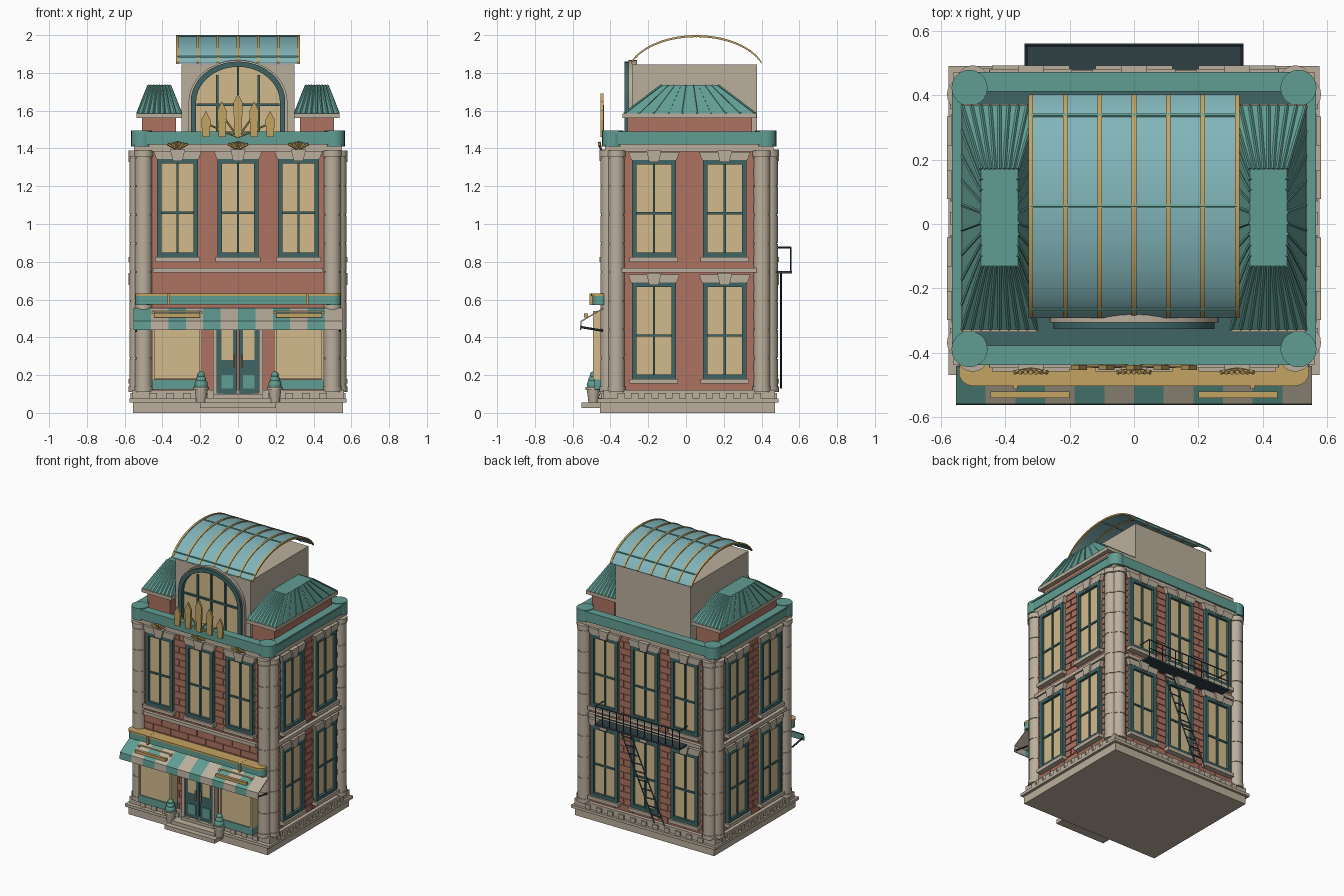
import bpy, bmesh, math
from mathutils import Vector, Matrix

if "Cube" in bpy.data.objects:
    bpy.data.objects.remove(bpy.data.objects["Cube"])

STONE, BRICK = (.50, .43, .34), (.42, .17, .12)
GREEN, DARK = (.12, .34, .29), (.05, .13, .13)
GLASS, GOLD, BLUE, IRON = (.65, .50, .27), (.55, .37, .12), (.22, .46, .49), (.03, .05, .06)
CY, HX, HY = .017, .535, .43          # body centre and half sizes
parts, mats = {}, {}


def P(name, col):
    """Mesh under construction for one named part."""
    return parts.setdefault(name, (bmesh.new(), col))[0]


def prism(bm, pts, vec):
    a = [bm.verts.new(p) for p in pts]
    b = [bm.verts.new(Vector(p) + Vector(vec)) for p in pts]
    n = len(a)
    bm.faces.new(a)
    bm.faces.new(b[::-1])
    for i in range(n):
        bm.faces.new((a[i], b[i], b[(i + 1) % n], a[(i + 1) % n]))


def box(bm, x0, x1, y0, y1, z0, z1):
    prism(bm, [(x0, y0, z0), (x1, y0, z0), (x1, y1, z0), (x0, y1, z0)], (0, 0, z1 - z0))


def rod(bm, p, q, r, r2=None, n=6):
    p, q = Vector(p), Vector(q)
    d = q - p
    m = Matrix.Translation((p + q) / 2) @ d.to_track_quat('Z', 'Y').to_matrix().to_4x4()
    bmesh.ops.create_cone(bm, cap_ends=True, segments=n, radius1=r,
                          radius2=r if r2 is None else r2, depth=d.length, matrix=m)


def at(face, u, z, d):
    """Point on a wall: u along it, d outward."""
    return {'F': (u, CY - HY - d, z), 'B': (u, CY + HY + d, z),
            'R': (HX + d, u, z), 'L': (-HX - d, u, z)}[face]


def plate(bm, face, pts, d0, d1):
    a = Vector(at(face, 0, 0, d0))
    prism(bm, [at(face, u, z, d0) for u, z in pts], Vector(at(face, 0, 0, d1)) - a)


def panel(bm, face, u0, u1, z0, z1, d0, d1):
    plate(bm, face, [(u0, z0), (u1, z0), (u1, z1), (u0, z1)], d0, d1)


def window(face, u, z0, z1, w=.108):
    f, s = P('window_frames', DARK), P('window_stone', STONE)
    t = .024
    panel(P('window_glass', GLASS), face, u - w, u + w, z0, z1, 0, .014)
    for a, b, c, e in ((u - w, u - w + t, z0, z1), (u + w - t, u + w, z0, z1),
                       (u - w, u + w, z0, z0 + t), (u - w, u + w, z1 - t, z1)):
        panel(f, face, a, b, c, e, 0, .032)
    panel(f, face, u - .006, u + .006, z0, z1, 0, .022)
    m = z0 + (z1 - z0) * .45
    panel(f, face, u - w, u + w, m - .006, m + .006, 0, .022)
    panel(s, face, u - w - .012, u + w + .012, z0 - .025, z0, 0, .045)
    plate(s, face, [(u - w - .005, z1), (u + w + .005, z1), (u + w + .02, z1 + .042),
                    (u - w - .02, z1 + .042)], 0, .033)
    plate(s, face, [(u - .025, z1 - .012), (u + .025, z1 - .012), (u + .04, z1 + .05),
                    (u - .04, z1 + .05)], 0, .045)


# plinth and body
s = P('plinth', STONE)
box(s, -.555, .555, -.455, .472, 0, .055)
box(s, -.575, .575, -.468, .49, .055, .075)
box(s, -HX - .025, HX + .025, CY - HY - .025, CY + HY + .025, .075, .12)
box(P('walls', BRICK), -HX, HX, CY - HY, CY + HY, .1, 1.42)
FACES = (('F', 0, .45), ('B', 0, .45), ('R', CY, .36), ('L', CY, .36))
for face, c, h in FACES:
    for r in range(27):                       # brick courses
        z, u = .125 + r * .047, c - h - (r % 2) * .07
        while u < c + h:
            a, b = max(u, c - h), min(u + .134, c + h)
            if b - a > .02:
                panel(P('bricks', BRICK), face, a, b, z, z + .041, 0, .006)
            u += .14
    panel(P('string_course', STONE), face, c - h, c + h, .743, .768, 0, .03)
    for k in range(11):                       # base dentils
        u = c + h * (k - 5) / 5
        panel(s, face, u - .02, u + .02, .075, .105, .02, .035)
    if face in 'FB':
        for u in (-.32, 0, .32):
            window(face, u, .825, 1.345)
            if face == 'B':
                window(face, u, .18, .69)
    else:
        for u in (-.17, .205):
            window(face, u, .825, 1.34, .116)
            window(face, u, .18, .69, .116)

# paired drum columns at each corner
for sx in (-1, 1):
    for sy in (-1, 1):
        for x, y in ((.50, .425), (.53, .385)):
            x, y = sx * x, CY + sy * y
            c = P('corner_columns', STONE)
            for k in range(8):
                z = .14 + k * .152
                rod(c, (x, y, z), (x, y, z + .146), .045, n=20)
            rod(c, (x, y, .12), (x, y, 1.38), .041, n=20)
            rod(c, (x, y, .11), (x, y, .14), .05, n=20)
            rod(c, (x, y, 1.355), (x, y, 1.39), .05, n=20)
        x, y = sx * .51, CY + sy * .405
        rod(P('cornice_corners', GREEN), (x, y, 1.41), (x, y, 1.495), .056, n=20)

# cornice, parapet and flat roof
box(P('stone_cornice', STONE), -.55, .55, CY - .445, CY + .445, 1.385, 1.42)
g = P('parapet', GREEN)
for sg in (-1, 1):
    x, y = sg * .528, CY + sg * .424
    box(g, x - .03, x + .03, CY - .405, CY + .405, 1.42, 1.49)
    box(g, -.51, .51, y - .03, y + .03, 1.42, 1.49)
    x, y = sg * .53, CY + sg * .428
    box(g, x - .035, x + .035, CY - .42, CY + .42, 1.478, 1.49)
box(P('flat_roof', DARK), -.51, .51, CY - .41, CY + .41, 1.41, 1.44)

# side pavilions with seamed hipped roofs
for sx, side in ((-1, 'left'), (1, 'right')):
    cx = sx * .417
    box(P('pavilion_brick', BRICK), cx - .09, cx + .09, -.31, .35, 1.43, 1.565)
    box(P('pavilion_slab', STONE), cx - .12, cx + .12, -.335, .372, 1.562, 1.586)
    bm = P('pavilion_roof', GREEN)
    lo = [(cx + a * .116, .02 + b * .347, 1.586) for a, b in ((-1, -1), (1, -1), (1, 1), (-1, 1))]
    hi = [(cx + a * .057, .02 + b * .15, 1.735) for a, b in ((-1, -1), (1, -1), (1, 1), (-1, 1))]
    a, b = [bm.verts.new(p) for p in lo], [bm.verts.new(p) for p in hi]
    bm.faces.new(b)
    bm.faces.new(a[::-1])
    for i in range(4):
        j = (i + 1) % 4
        bm.faces.new((a[i], a[j], b[j], b[i]))
        n = 9 if i % 2 else 8
        for k in range(n):
            t = k / n
            rod(P('roof_seams', GREEN), Vector(lo[i]).lerp(Vector(lo[j]), t),
                Vector(hi[i]).lerp(Vector(hi[j]), t), .006, n=4)

# central attic and vaulted roof on an arc running front to back
box(P('attic', STONE), -.3, .3, -.285, .375, 1.43, 1.845)


def arc(dz=0, n=28):
    out = []
    for k in range(n + 1):
        t = math.radians(160 - 140 * k / n)
        out.append((.055 + .346 * math.cos(t) / .94, 1.85 + dz + .142 * (math.sin(t) - .342) / .658))
    return out


def vault(name, col, x0, x1, dz, th):
    bm, pr, pr2 = P(name, col), arc(dz), arc(dz + th)
    for i in range(len(pr) - 1):
        q = [pr[i], pr[i + 1], pr2[i + 1], pr2[i]]
        prism(bm, [(x0, y, z) for y, z in q], (x1 - x0, 0, 0))


vault('vault_skin', BLUE, -.32, .32, 0, .003)
for k in range(7):
    x = -.32 + k * .32 / 3
    vault('vault_ribs', GOLD, x - .007, x + .007, -.003, .011)
for i in (2, 14, 24):
    y, z = arc()[i]
    rod(P('vault_purlins', GREEN), (-.32, y, z + .002), (.32, y, z + .002), .007)


# arched attic window
def arch(w, top, n=20):
    h = w * .85
    return [(-w, 1.44)] + [(-w * math.cos(math.pi * k / n), top - h + h * math.sin(math.pi * k / n))
                           for k in range(n + 1)] + [(w, 1.44)]


def band(bm, a, b, y0, y1):
    for i in range(len(a) - 1):
        prism(bm, [(p[0], y0, p[1]) for p in (a[i], a[i + 1], b[i + 1], b[i])], (0, y1 - y0, 0))


band(P('arch_frame', DARK), arch(.25, 1.86), arch(.222, 1.832), -.325, -.26)
band(P('arch_trim', STONE), arch(.262, 1.868), arch(.25, 1.86), -.305, -.26)
prism(P('arch_glass', GLASS), [(x, -.298, z) for x, z in arch(.224, 1.834)], (0, .02, 0))
m = P('arch_mullions', DARK)
for x, t in ((-.11, 1.79), (0, 1.83), (.11, 1.79)):
    box(m, x - .006, x + .006, -.31, -.29, 1.44, t)
box(m, -.22, .22, -.31, -.29, 1.625, 1.637)

# gold crest on the parapet and small fans over the windows
g = P('gold_crest', GOLD)
for x, t in ((-.17, 1.6), (-.085, 1.65), (0, 1.69), (.085, 1.65), (.17, 1.6)):
    prism(g, [(x - .018, -.452, 1.46), (x + .018, -.452, 1.46), (x + .025, -.452, t - .05),
              (x, -.452, t), (x - .025, -.452, t - .05)], (0, .014, 0))
    rod(g, (0, -.44, 1.46), (x * 1.1, -.44, t - .06), .005)
for u in (-.32, 0, .32):
    for k in range(-3, 4):
        rod(g, (u, -.45, 1.395), (u + k * .017, -.46, 1.435 - abs(k) * .004), .005, .008)

# shopfront: display bays, door, steps
for sx in (-1, 1):
    x0, x1 = sorted((sx * .455, sx * .19))
    box(P('display_glass', GLASS), x0 + .012, x1 - .012, -.48, -.40, .18, .54)
    f = P('display_frames', GREEN)
    box(f, x0, x1, -.485, -.40, .125, .178)
    for x in (x0, x1 - .014):
        box(P('display_posts', GLASS), x, x + .014, -.492, -.40, .178, .54)
    box(P('awning_rollers', GOLD), x0 + .01, x1 - .01, -.54, -.52, .505, .525)
    # double door leaf
    a, b = sorted((sx * .005, sx * .11))
    box(P('doors', DARK), a, b, -.44, -.40, .1, .5)
    box(P('door_glass', GLASS), a + .022, b - .022, -.443, -.43, .28, .44)
    box(P('door_panels', GREEN), a + .022, b - .022, -.446, -.43, .13, .2)
    rod(P('door_handles', GOLD), (sx * .02, -.455, .24), (sx * .02, -.455, .31), .006)
    a, b = sorted((sx * .11, sx * .133))
    box(P('door_surround', STONE), a, b, -.455, -.40, .1, .54)
    # planter
    x, y = sx * .195, -.49
    rod(P('planter_pots', STONE), (x, y, .055), (x, y, .13), .026, .036, 14)
    rod(P('planter_pots', STONE), (x, y, .122), (x, y, .138), .042, n=14)
    for k in range(3):
        bmesh.ops.create_icosphere(P('planter_shrubs', GREEN), subdivisions=2, radius=.036 - k * .008,
                                   matrix=Matrix.Translation((x, y, .148 + k * .026)))
    box(P('sign_brackets', GOLD), sx * .367 - .006, sx * .367 + .006, -.512, -.41, .57, .632)
st = P('front_steps', STONE)
box(st, -.2, .2, -.552, -.44, .025, .055)
box(st, -.175, .175, -.515, -.44, .055, .08)
box(st, -.13, .13, -.465, -.40, .075, .1)

# sign fascia with rounded ends
f = P('sign_fascia', GREEN)
box(f, -.505, .505, -.495, -.41, .575, .62)
for sx in (-1, 1):
    rod(f, (sx * .505, -.456, .57), (sx * .505, -.456, .622), .038, n=18)
    rod(P('sign_top', GOLD), (sx * .5, -.458, .618), (sx * .5, -.458, .631), .044, n=18)
box(P('sign_top', GOLD), -.5, .5, -.502, -.41, .618, .631)

# striped awning
for k in range(12):
    x = -.552 + k * .092
    bm = P('awning_green', GREEN) if k % 2 == 0 else P('awning_cream', STONE)
    prism(bm, [(x, -.44, .555), (x, -.558, .487), (x, -.562, .44), (x, -.556, .44),
               (x, -.553, .482), (x, -.44, .548)], (.092, 0, 0))
for sx in (-1, 1):
    rod(P('awning_arms', IRON), (sx * .54, -.44, .435), (sx * .54, -.56, .455), .006)

# fire escape on the back
fe = P('fire_escape', IRON)
box(fe, -.34, .34, .447, .56, .737, .75)
for k in range(13):
    x = -.335 + k * .67 / 12
    rod(fe, (x, .555, .745), (x, .555, .875), .004, n=4)
for z in (.81, .875):
    rod(fe, (-.34, .555, z), (.34, .555, z), .005, n=4)
for sx in (-1, 1):
    rod(fe, (sx * .335, .46, .875), (sx * .335, .555, .875), .005, n=4)
    rod(fe, (.14 + sx * .04, .503, .745), (-.14 + sx * .04, .503, .13), .006, n=4)
for k in range(1, 11):
    x, z = .14 - .28 * k / 11, .745 - .615 * k / 11
    rod(fe, (x - .04, .503, z), (x + .04, .503, z), .005, n=4)

# turn every part into an object
SMOOTH = {'corner_columns', 'cornice_corners', 'sign_fascia', 'sign_top', 'vault_skin', 'vault_ribs',
          'vault_purlins', 'planter_pots', 'planter_shrubs', 'arch_frame', 'arch_trim'}
for name, (bm, col) in parts.items():
    if name in ('vault_skin', 'vault_ribs', 'arch_frame', 'arch_trim'):
        bmesh.ops.remove_doubles(bm, verts=bm.verts, dist=1e-5)
        shared = {}
        for fc in bm.faces:                   # drop internal walls between segments
            shared.setdefault(frozenset(fc.verts), []).append(fc)
        inner = [fc for fc in bm.faces if all(len(e.link_faces) > 2 for e in fc.edges)]
        bmesh.ops.delete(bm, geom=inner, context='FACES')
    bmesh.ops.recalc_face_normals(bm, faces=bm.faces)
    me = bpy.data.meshes.new(name)
    bm.to_mesh(me)
    bm.free()
    if col not in mats:
        mats[col] = bpy.data.materials.new('paint_%d' % len(mats))
        mats[col].diffuse_color = (*col, 1)
    me.materials.append(mats[col])
    ob = bpy.data.objects.new(name, me)
    bpy.context.collection.objects.link(ob)
    if name in SMOOTH:
        bpy.ops.object.select_all(action='DESELECT')
        ob.select_set(True)
        bpy.context.view_layer.objects.active = ob
        bpy.ops.object.shade_smooth_by_angle(angle=math.radians(35))

for m in bpy.data.materials:
    if m.users and not m.is_grease_pencil:
        m.use_nodes = True
        m.node_tree.nodes["Principled BSDF"].inputs["Base Color"].default_value = m.diffuse_color
